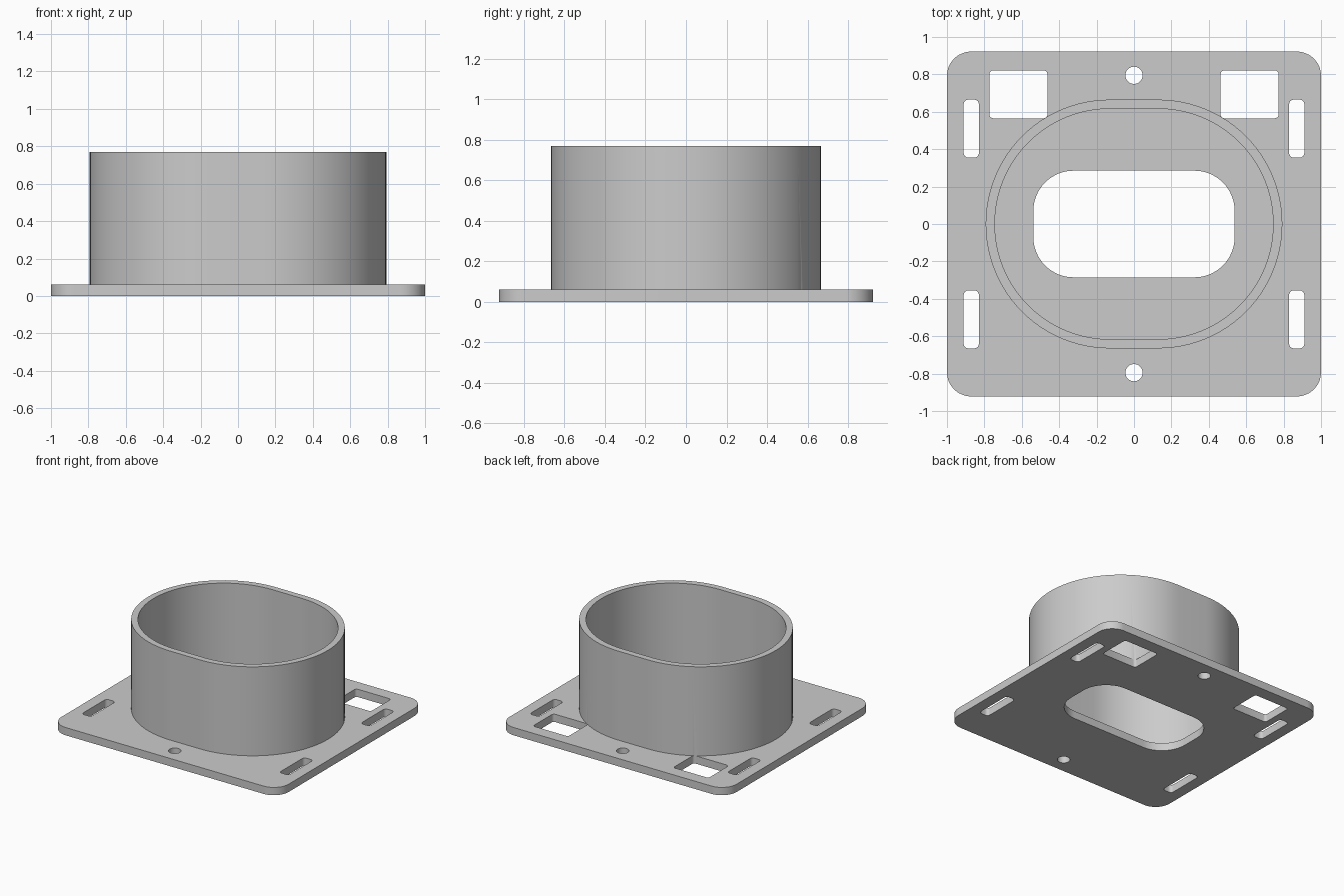
import bpy
import bmesh
from math import sin, cos, pi

cube = bpy.data.objects.get("Cube")
if cube:
    bpy.data.objects.remove(cube, do_unlink=True)

# Material
grey = bpy.data.materials.new("light_grey")
grey.use_nodes = True
colour = (0.6, 0.6, 0.6, 1)
grey.diffuse_color = colour
grey.node_tree.nodes["Principled BSDF"].inputs["Base Color"].default_value = colour


def rounded_prism(name, centre, half, radius, z0, z1, steps=8):
    """Upright prism with a rounded rectangular outline."""
    bm = bmesh.new()
    ring = []
    for quarter, (sx, sy) in enumerate([(1, 1), (-1, 1), (-1, -1), (1, -1)]):
        for i in range(steps + 1):
            a = (quarter + i / steps) * pi / 2
            x = centre[0] + sx * (half[0] - radius) + radius * cos(a)
            y = centre[1] + sy * (half[1] - radius) + radius * sin(a)
            ring.append(bm.verts.new((x, y, z0)))
    base = bm.faces.new(ring)
    top = bmesh.ops.extrude_face_region(bm, geom=[base])["geom"]
    bmesh.ops.translate(bm, vec=(0, 0, z1 - z0),
                        verts=[v for v in top if isinstance(v, bmesh.types.BMVert)])
    bmesh.ops.remove_doubles(bm, verts=bm.verts, dist=1e-5)
    bmesh.ops.recalc_face_normals(bm, faces=bm.faces)
    mesh = bpy.data.meshes.new(name)
    bm.to_mesh(mesh)
    bm.free()
    mesh.materials.append(grey)
    obj = bpy.data.objects.new(name, mesh)
    bpy.context.collection.objects.link(obj)
    return obj


def cut(target, cutters):
    """Subtract every cutter from the target and bake the result."""
    bpy.context.view_layer.objects.active = target
    for cutter in cutters:
        mod = target.modifiers.new("cut", "BOOLEAN")
        mod.operation = "DIFFERENCE"
        mod.solver = "EXACT"
        mod.object = cutter
        bpy.ops.object.modifier_apply(modifier=mod.name)


PLATE_TOP = 0.062
WALL_TOP = 0.77

# Main parts
plate = rounded_prism("base_plate", (0, 0), (1, 0.922), 0.13, 0, PLATE_TOP, 12)
tube = rounded_prism("oval_tube", (0, 0), (0.793, 0.665), 0.664, PLATE_TOP, WALL_TOP, 24)

# Openings
bore = rounded_prism("bore_cutter", (0, 0), (0.744, 0.616), 0.615, -0.1, 1, 24)
opening = rounded_prism("opening_cutter", (0, 0), (0.538, 0.285), 0.215, -0.1, 0.3, 16)
windows, slots, holes = [], [], []
for side in (-1, 1):
    # Corner windows nick the foot of the tube
    windows.append(rounded_prism("window_cutter", (side * 0.618, 0.693),
                                 (0.155, 0.128), 0.02, -0.1, 0.1, 4))
    holes.append(rounded_prism("hole_cutter", (0, side * 0.795),
                               (0.046, 0.046), 0.0455, -0.1, 0.3, 8))
    for end in (-1, 1):
        slots.append(rounded_prism("slot_cutter", (side * 0.87, end * 0.51),
                                   (0.041, 0.155), 0.025, -0.1, 0.3, 4))

cut(plate, [opening] + windows + slots + holes)
cut(tube, [bore] + windows)

for helper in [bore, opening] + windows + slots + holes:
    bpy.data.objects.remove(helper, do_unlink=True)

# Smooth curved walls, sharp rims
bpy.ops.object.select_all(action="DESELECT")
for part in (plate, tube):
    part.select_set(True)
bpy.context.view_layer.objects.active = tube
bpy.ops.object.shade_smooth_by_angle(angle=pi / 6)
